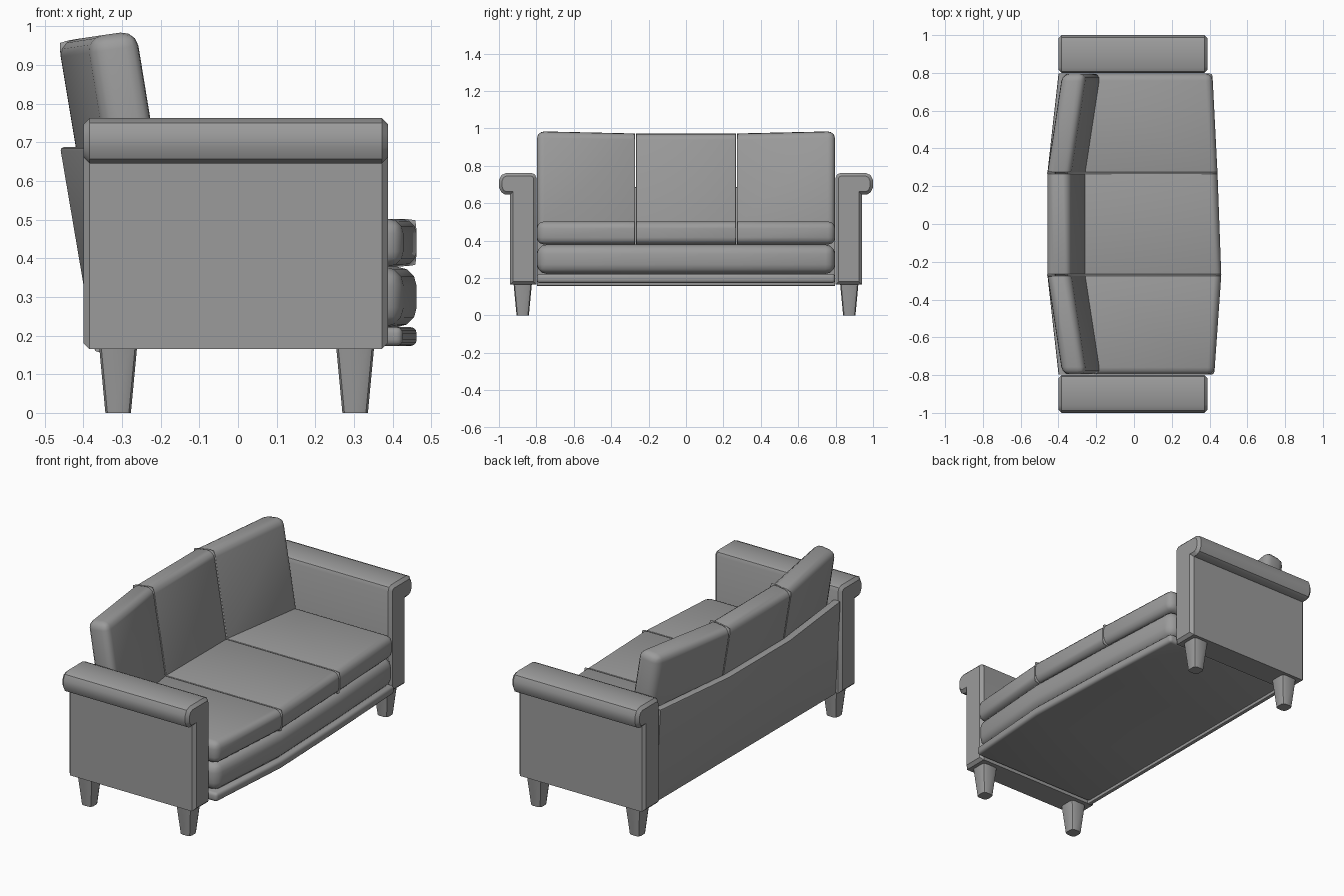
import bpy, bmesh, math

cube = bpy.data.objects.get("Cube")
if cube:
    bpy.data.objects.remove(cube, do_unlink=True)

# Single upholstery colour
GREY = (0.33, 0.33, 0.33, 1.0)
fabric = bpy.data.materials.new("grey_fabric")
fabric.use_nodes = True
fabric.diffuse_color = GREY
bsdf = next(n for n in fabric.node_tree.nodes if n.type == 'BSDF_PRINCIPLED')
bsdf.inputs["Base Color"].default_value = GREY
bsdf.inputs["Roughness"].default_value = 0.8


def loft(name, sections, width, segments=3, along=1.0, ends=(1.0, 1.0)):
    """Skin matching sections, cap both ends and round the edges by weight."""
    bm = bmesh.new()
    weight = bm.edges.layers.float.new("bevel_weight_edge")
    rings = [[bm.verts.new(p) for p in s] for s in sections]
    n = len(rings[0])
    for a, b in zip(rings, rings[1:]):
        for i in range(n):
            j = (i + 1) % n
            bm.faces.new((a[i], a[j], b[j], b[i]))
            bm.edges.get((a[i], b[i]))[weight] = along
        bm.edges.get((a[-1], b[-1]))[weight] = along
    for ring, w in ((rings[0], ends[0]), (rings[-1], ends[1])):
        bm.faces.new(ring)
        for i in range(n):
            bm.edges.get((ring[i], ring[(i + 1) % n]))[weight] = w
    bmesh.ops.recalc_face_normals(bm, faces=bm.faces[:])
    mesh = bpy.data.meshes.new(name)
    bm.to_mesh(mesh)
    bm.free()
    mesh.materials.append(fabric)
    obj = bpy.data.objects.new(name, mesh)
    bpy.context.collection.objects.link(obj)
    for other in bpy.context.selected_objects:
        other.select_set(False)
    obj.select_set(True)
    bpy.context.view_layer.objects.active = obj
    bevel = obj.modifiers.new("rounding", 'BEVEL')
    bevel.limit_method = 'WEIGHT'
    bevel.width = width
    bevel.segments = segments
    bpy.ops.object.modifier_apply(modifier=bevel.name)
    bpy.ops.object.shade_smooth_by_angle(angle=math.radians(35))
    return obj


# Bend stations along the sofa, and the front edge at each of them
STATIONS = (-0.797, -0.27, 0.27, 0.797)
FRONT = (0.425, 0.462, 0.442, 0.415)
BACK_SHIFT = (0.08, 0.0, 0.0, 0.08)
SEAM = 0.1


def slab(y, front, back, low, high):
    return [(back, y, low), (front, y, low), (front, y, high), (back, y, high)]


# Base cushion and the trim under it, full width
for name, low, high, width in (("base_cushion", 0.222, 0.378, 0.05),
                               ("base_trim", 0.173, 0.222, 0.016)):
    loft(name, [slab(y, f, -0.355, low, high) for y, f in zip(STATIONS, FRONT)], width)


def back_section(y, shift):
    lift = shift * 0.15
    return [(-0.38 + shift, y, 0.45), (-0.25 + shift, y, 0.45),
            (-0.338 + shift, y, 0.978 + lift), (-0.465 + shift, y, 0.96 + lift)]


# Three seat cushions and three back cushions
for i, side in enumerate(("right", "middle", "left")):
    ends = (1.0 if i == 0 else SEAM, 1.0 if i == 2 else SEAM)
    y0 = STATIONS[i] + (0.002 if i else 0)
    y1 = STATIONS[i + 1] - (0.002 if i < 2 else 0)
    loft("seat_cushion_" + side,
         [slab(y0, FRONT[i], -0.3, 0.379, 0.502),
          slab(y1, FRONT[i + 1], -0.3, 0.379, 0.502)], 0.038, ends=ends)
    loft("back_cushion_" + side,
         [back_section(y0, BACK_SHIFT[i]), back_section(y1, BACK_SHIFT[i + 1])],
         0.04, ends=ends)

# Leaning back panel
loft("back_panel",
     [[(-0.37, y, 0.157), (-0.345, y, 0.157),
       (-0.415 + s * 0.75, y, 0.687), (-0.46 + s * 0.75, y, 0.687)]
      for y, s in zip(STATIONS, BACK_SHIFT)], 0.009, segments=2, ends=(0, 0))

# Rolled arms, profile from the inner bottom over the roll
ARM = [(0.8, 0.165), (0.8, 0.735), (0.808, 0.754), (0.828, 0.762), (0.96, 0.762),
       (0.987, 0.75), (1.0, 0.722), (1.0, 0.685), (0.987, 0.657), (0.965, 0.645),
       (0.94, 0.645), (0.94, 0.165)]
LEG_X = 0.303
LEG_Y = 0.873
for side, m in (("right", -1), ("left", 1)):
    loft("arm_" + side, [[(x, m * y, z) for y, z in ARM] for x in (-0.4, 0.388)],
         0.016, segments=1, along=0.0)

    # Tapered legs
    for end, x in (("back", -LEG_X - 0.007), ("front", LEG_X)):
        loft("leg_" + end + "_" + side,
             [[(x + sx * r, m * LEG_Y + sy * r, z)
               for sx, sy in ((-1, -1), (1, -1), (1, 1), (-1, 1))]
              for r, z in ((0.033, 0.0), (0.049, 0.17))],
             0.018, segments=2, ends=(0, 0))
